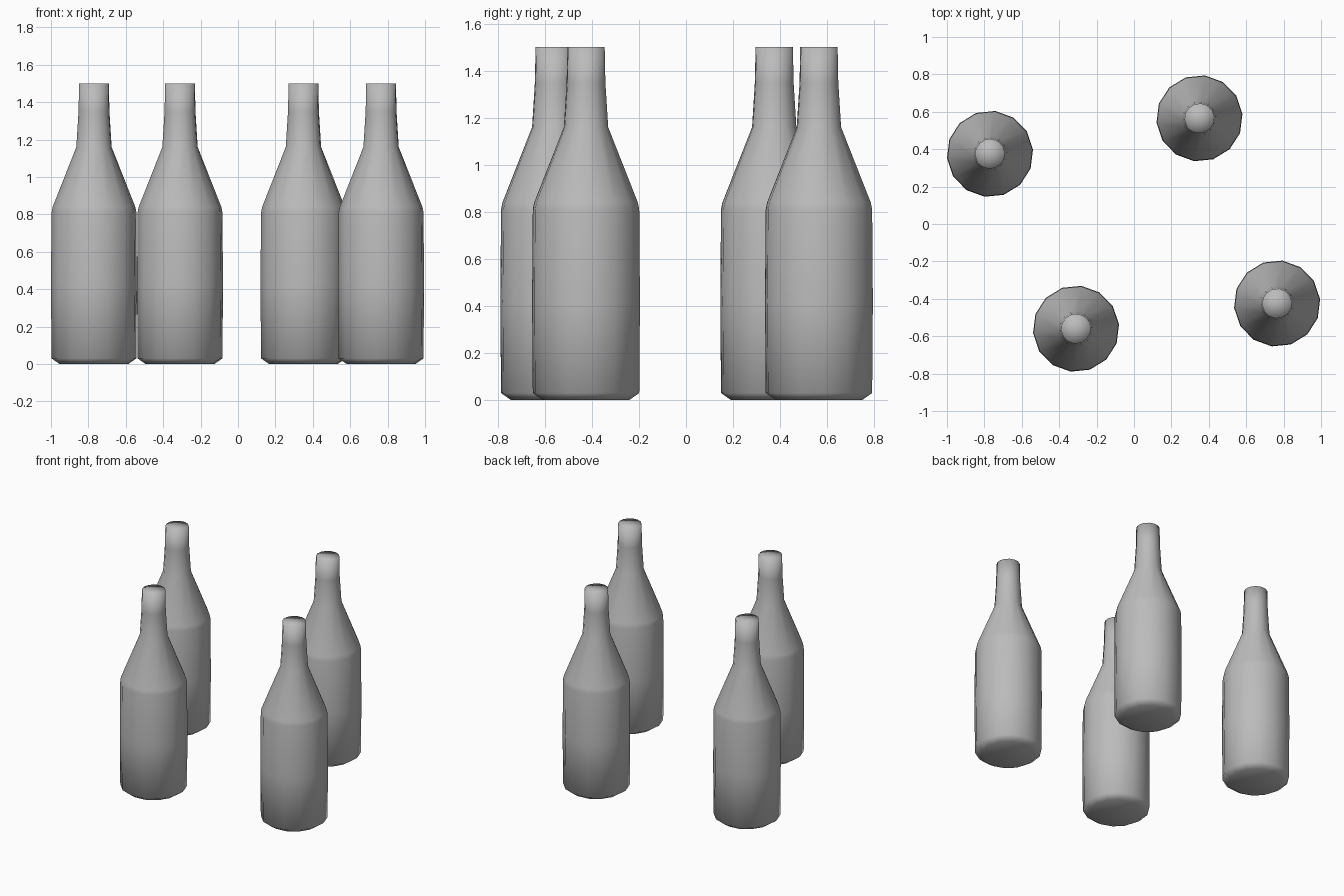
import bpy
import bmesh
from math import cos, sin, tau

cube = bpy.data.objects.get("Cube")
if cube:
    bpy.data.objects.remove(cube, do_unlink=True)

SIDES = 14
TURN = 0.1
# Bottle outline as (radius, height), from base to mouth
PROFILE = [(0.185, 0), (0.228, 0.03), (0.231, 0.42), (0.228, 0.81), (0.222, 0.84),
           (0.095, 1.16), (0.083, 1.35), (0.08, 1.5)]
# Standing place of each bottle
PLACES = {
    "bottle_back_right": (-0.77, 0.375),
    "bottle_back_left": (0.35, 0.565),
    "bottle_front_right": (-0.31, -0.56),
    "bottle_front_left": (0.765, -0.425),
}

# Plain grey material
grey = bpy.data.materials.new("plain_grey")
grey.use_nodes = True
colour = (0.5, 0.5, 0.5, 1)
grey.diffuse_color = colour
grey.node_tree.nodes["Principled BSDF"].inputs["Base Color"].default_value = colour


def bottle_mesh():
    """Turned bottle with closed, softly shaded base and mouth."""
    bm = bmesh.new()
    rings = [[bm.verts.new((r * cos(tau * i / SIDES + TURN), r * sin(tau * i / SIDES + TURN), z))
              for i in range(SIDES)] for r, z in PROFILE]
    base = bm.verts.new((0, 0, PROFILE[0][1]))
    mouth = bm.verts.new((0, 0, PROFILE[-1][1]))
    for i in range(SIDES):
        j = (i + 1) % SIDES
        for low, high in zip(rings, rings[1:]):
            bm.faces.new((low[i], low[j], high[j], high[i]))
        bm.faces.new((base, rings[0][j], rings[0][i]))
        bm.faces.new((mouth, rings[-1][i], rings[-1][j]))
    for face in bm.faces:
        face.smooth = True
    mesh = bpy.data.meshes.new("bottle")
    bm.to_mesh(mesh)
    bm.free()
    mesh.materials.append(grey)
    return mesh


# The four matching bottles
shared = bottle_mesh()
for name, (x, y) in PLACES.items():
    bottle = bpy.data.objects.new(name, shared)
    bottle.location = (x, y, 0)
    bpy.context.collection.objects.link(bottle)
